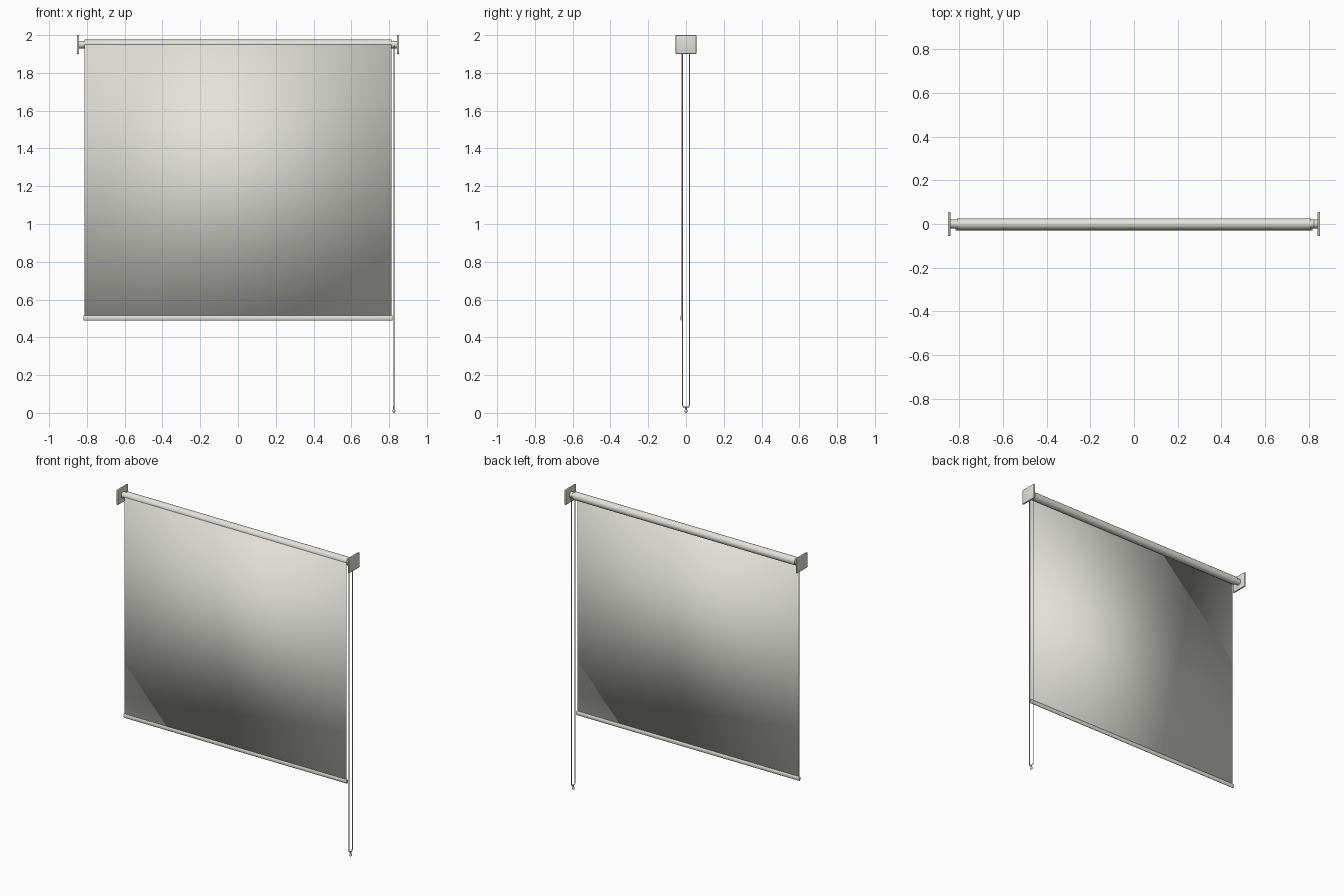
import bpy, bmesh, math
from mathutils import Vector

if "Cube" in bpy.data.objects:
    bpy.data.objects.remove(bpy.data.objects["Cube"])

mat = bpy.data.materials.new("warm light grey")
mat.diffuse_color = (0.76, 0.76, 0.70, 1)
mat.use_nodes = True
mat.node_tree.nodes["Principled BSDF"].inputs["Base Color"].default_value = mat.diffuse_color


def finish(ob, name, angle=35):
    ob.name = name
    ob.data.materials.append(mat)
    bpy.ops.object.select_all(action='DESELECT')
    bpy.context.view_layer.objects.active = ob
    ob.select_set(True)
    if angle is None:
        bpy.ops.object.shade_smooth()
    elif ob.type == 'MESH':
        bpy.ops.object.shade_smooth_by_angle(angle=math.radians(angle))
    return ob


def box(name, loc, size, bevel=0.0, angle=35):
    me = bpy.data.meshes.new(name)
    bm = bmesh.new()
    bmesh.ops.create_cube(bm, size=1)
    bmesh.ops.scale(bm, vec=size, verts=bm.verts)
    if bevel:
        bmesh.ops.bevel(bm, geom=bm.edges[:], offset=bevel, segments=3,
                        profile=0.5, affect='EDGES')
    bm.to_mesh(me)
    bm.free()
    ob = bpy.data.objects.new(name, me)
    ob.location = loc
    bpy.context.collection.objects.link(ob)
    return finish(ob, name, angle)


def rod_x(name, loc, radius, length, squash=1.0):
    bpy.ops.mesh.primitive_cylinder_add(vertices=32, radius=radius, depth=length,
                                        location=loc, rotation=(0, math.pi / 2, 0))
    ob = bpy.context.object
    ob.scale.y = squash
    return finish(ob, name)


# roller tube, hanging fabric and bottom rail
Z = 1.95
rod_x("roller_tube", (0, 0, Z), 0.026, 1.624)
box("shade_fabric", (0, -0.0245, 1.23), (1.624, 0.003, 1.44), angle=None)
rod_x("bottom_rail", (0, -0.0235, 0.502), 0.014, 1.634, squash=0.5)

# wall brackets and axle stubs at both ends
for side, s in (("left", -1), ("right", 1)):
    box(side + "_bracket", (s * 0.847, 0, Z), (0.012, 0.11, 0.10), bevel=0.004)
    rod_x(side + "_axle", (s * 0.827, 0, Z), 0.02, 0.036)

# endless pull cord: two strands rounded at top and bottom
X, R = 0.825, 0.018
pts = [Vector((X, R * math.cos(a), Z + R * math.sin(a)))
       for a in [math.pi * i / 12 for i in range(13)]]
pts += [Vector((X, -R, 0.04)), Vector((X, -R * 0.75, 0.032)),
        Vector((X, R * 0.75, 0.032)), Vector((X, R, 0.04))]
cu = bpy.data.curves.new("pull_cord", 'CURVE')
cu.dimensions = '3D'
cu.bevel_depth = 0.0028
cu.bevel_resolution = 2
sp = cu.splines.new('POLY')
sp.points.add(len(pts) - 1)
for p, v in zip(sp.points, pts):
    p.co = (*v, 1)
    p.radius = 1
sp.use_cyclic_u = True
ob = bpy.data.objects.new("pull_cord", cu)
bpy.context.collection.objects.link(ob)
finish(ob, "pull_cord")

# small weight under the cord
bpy.ops.mesh.primitive_uv_sphere_add(segments=16, ring_count=10, radius=0.008,
                                     location=(X, 0, 0.0105))
bpy.context.object.scale.z = 1.3
finish(bpy.context.object, "cord_weight", 60)
bpy.ops.mesh.primitive_cylinder_add(vertices=12, radius=0.004, depth=0.016,
                                    location=(X, 0, 0.026))
finish(bpy.context.object, "weight_neck")
